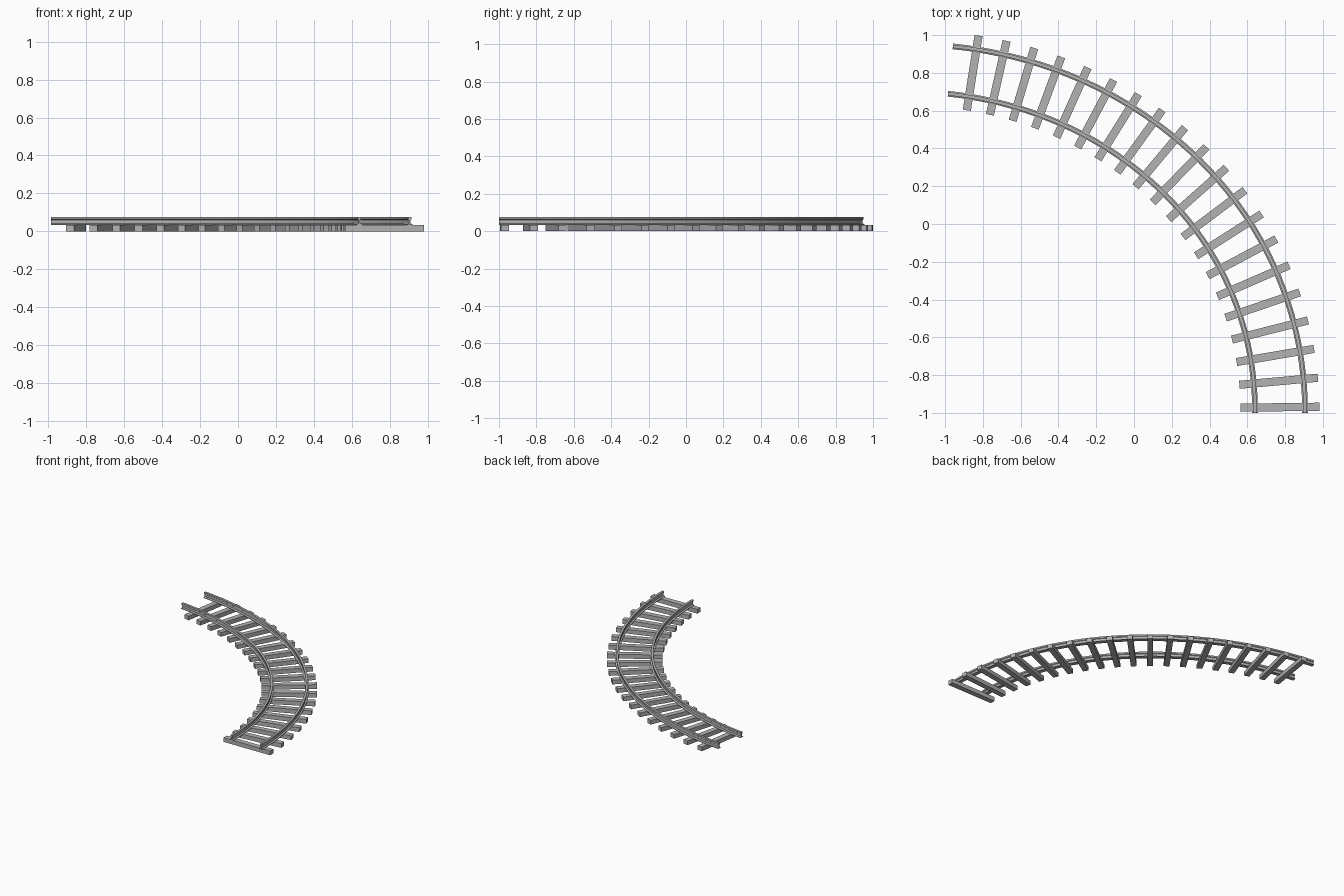
import bpy, bmesh
from mathutils import Vector
from mathutils.geometry import interpolate_bezier

cube = bpy.data.objects.get("Cube")
if cube:
    bpy.data.objects.remove(cube, do_unlink=True)

grey = bpy.data.materials.new("track_grey")
grey.use_nodes = True
colour = (0.45, 0.45, 0.45, 1)
grey.diffuse_color = colour
grey.node_tree.nodes["Principled BSDF"].inputs["Base Color"].default_value = colour

# Centre line of the curved track
ends = [Vector(p) for p in ((0.773, -1, 0), (0.775, 0.01, 0),
                            (-0.036, 0.72, 0), (-0.972, 0.815, 0))]
path = interpolate_bezier(*ends, 400)
dist = [0.0]
for a, b in zip(path, path[1:]):
    dist.append(dist[-1] + (b - a).length)
total = dist[-1]


def frame(s):
    """Point, forward direction and outward direction at distance s."""
    i = max(k for k in range(len(path) - 1) if dist[k] <= s + 1e-9)
    step = path[i + 1] - path[i]
    point = path[i] + step * ((s - dist[i]) / step.length)
    forward = step.normalized()
    return point, forward, Vector((forward.y, -forward.x, 0))


def finish(name, bm):
    bmesh.ops.recalc_face_normals(bm, faces=bm.faces)
    mesh = bpy.data.meshes.new(name)
    bm.to_mesh(mesh)
    bm.free()
    mesh.materials.append(grey)
    obj = bpy.data.objects.new(name, mesh)
    bpy.context.collection.objects.link(obj)


# Rail section: foot, web and head, as half width and height
half = [(0.015, 0.032), (0.015, 0.037), (0.004, 0.042),
        (0.004, 0.060), (0.009, 0.064), (0.009, 0.076)]
section = half + [(-w, z) for w, z in reversed(half)]


def rail(name, side, segments=56):
    bm = bmesh.new()
    rings = []
    for k in range(segments + 1):
        t = k / segments
        point, _, out = frame(t * total)
        offset = side * (0.1325 - 0.0065 * t)
        rings.append([bm.verts.new(point + out * (offset + w) + Vector((0, 0, z)))
                      for w, z in section])
    n = len(section)
    for a, b in zip(rings, rings[1:]):
        for j in range(n):
            bm.faces.new((a[j], a[(j + 1) % n], b[(j + 1) % n], b[j]))
    bm.faces.new(rings[0])
    bm.faces.new(rings[-1])
    finish(name, bm)


rail("outer_rail", 1)
rail("inner_rail", -1)

# Sleepers, evenly spaced and square to the track
COUNT, WIDTH, HEIGHT = 20, 0.043, 0.034
first, last = 0.03, total - 0.119
for k in range(COUNT):
    t = k / (COUNT - 1)
    point, forward, out = frame(first + (last - first) * t)
    length = 0.418 - 0.018 * t
    bm = bmesh.new()
    bmesh.ops.create_cube(bm, size=1)
    for v in bm.verts:
        x, y, z = v.co
        v.co = (point + out * (x * length) + forward * (y * WIDTH)
                + Vector((0, 0, (z + 0.5) * HEIGHT)))
    finish(f"sleeper_{k + 1}", bm)
